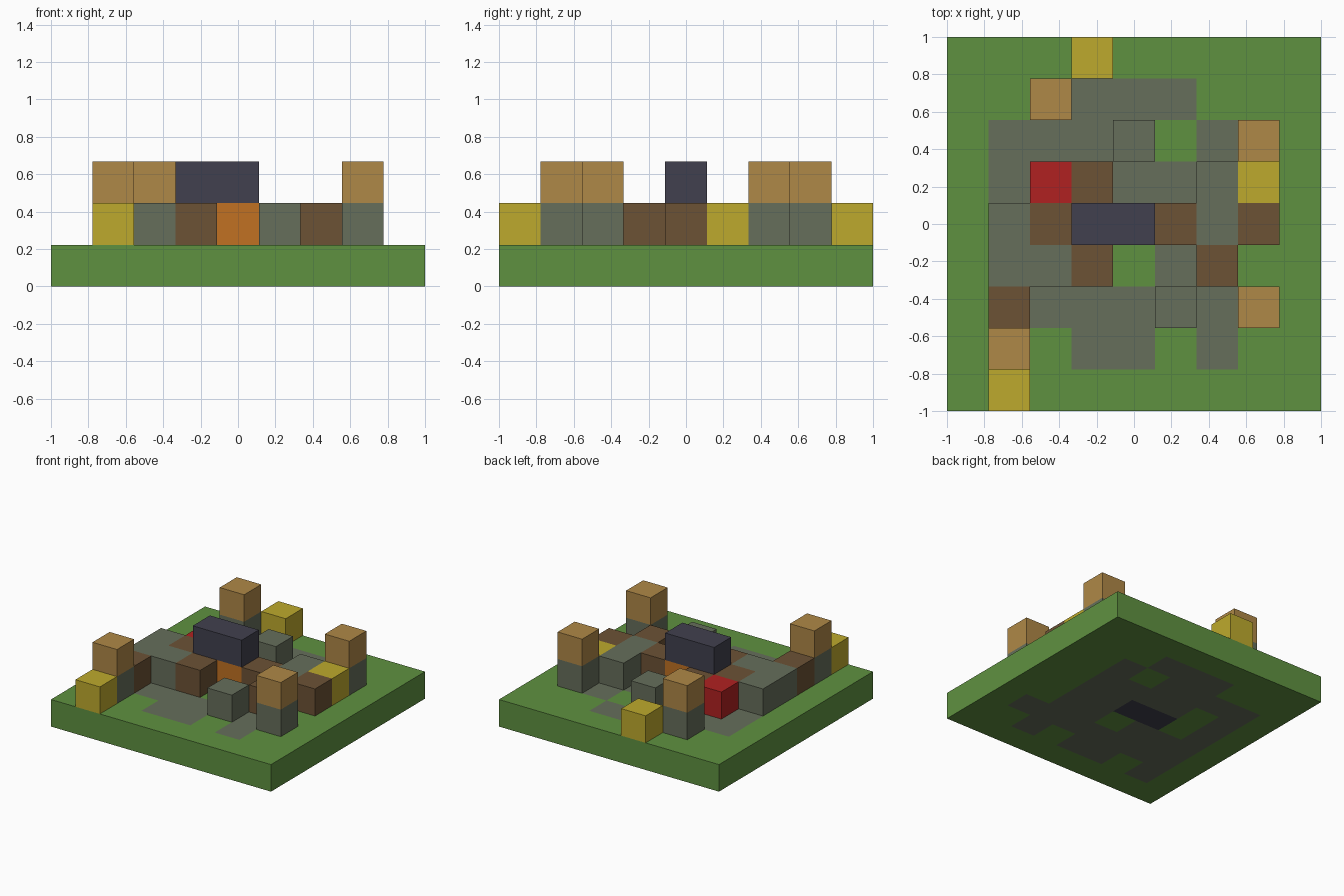
import bpy, bmesh
from mathutils import Matrix

if "Cube" in bpy.data.objects:
    bpy.data.objects.remove(bpy.data.objects["Cube"])

N = 9
S = 2 / N  # edge of one block

# Letter in the maps: (part name, sRGB colour)
KINDS = {
    "G": ("grass", "5F9140"),
    "S": ("stone", "666E5B"),
    "B": ("dark_wood", "6C5235"),
    "T": ("light_wood", "AF8847"),
    "Y": ("straw", "BEAA2D"),
    "R": ("red", "B02121"),
    "O": ("orange", "C17122"),
    "N": ("navy", "41404E"),
}

# Maps are read from the back row to the front row, -x to +x
GROUND = """
GGGGGGGGG
GGGSSSGGG
GSSSSGSGG
GSGSSSSGG
GSGNNSSGG
GSSSGSSGG
GSSSSSSSG
GSGSSGSGG
GGGGGGGGG""".split()

MIDDLE = """
...Y.....
..S......
....S..S.
..RB..SY.
.SBNOBSB.
.SSB..B..
.B...S.S.
.S.......
.Y.......""".split()

UPPER = """
.........
..T......
.......T.
.........
...NN....
.........
.......T.
.T.......
.........""".split()


def linear(code):
    values = [int(code[k:k + 2], 16) / 255 for k in (0, 2, 4)]
    return [v / 12.92 if v < 0.04045 else ((v + 0.055) / 1.055) ** 2.4 for v in values] + [1]


def make_material(name, code):
    mat = bpy.data.materials.new(name)
    mat.use_nodes = True
    mat.diffuse_color = linear(code)
    mat.node_tree.nodes["Principled BSDF"].inputs["Base Color"].default_value = linear(code)
    return mat


MATS = {key: make_material(*kind) for key, kind in KINDS.items()}
ORDER = list(KINDS)


def finish(bm, name, mats):
    bmesh.ops.recalc_face_normals(bm, faces=bm.faces)
    mesh = bpy.data.meshes.new(name)
    bm.to_mesh(mesh)
    bm.free()
    for mat in mats:
        mesh.materials.append(mat)
    obj = bpy.data.objects.new(name, mesh)
    bpy.context.collection.objects.link(obj)


# Ground slab: a square grid pulled up one block, with paving by cell
bm = bmesh.new()
bmesh.ops.create_grid(bm, x_segments=N, y_segments=N, size=1)
top = bmesh.ops.extrude_face_region(bm, geom=bm.faces[:])["geom"]
bmesh.ops.translate(bm, verts=[v for v in top if isinstance(v, bmesh.types.BMVert)], vec=(0, 0, S))
bm.normal_update()
for face in bm.faces:
    c = face.calc_center_median()
    col = min(N - 1, max(0, int((c.x + 1) / S)))
    row = min(N - 1, max(0, int((1 - c.y) / S)))
    face.material_index = ORDER.index(GROUND[row][col])
finish(bm, "ground", [MATS[k] for k in ORDER])


# Blocks of one kind on one level, with faces between neighbours removed
def blocks(level_map, level, key, name):
    bm = bmesh.new()
    for row, line in enumerate(level_map):
        for col, cell in enumerate(line):
            if cell == key:
                spot = ((col + 0.5) * S - 1, 1 - (row + 0.5) * S, (level + 0.5) * S)
                bmesh.ops.create_cube(bm, size=S, matrix=Matrix.Translation(spot))
    if not bm.verts:
        bm.free()
        return
    hidden = []
    for face in bm.faces:
        probe = face.calc_center_median() + face.normal * S / 2
        if abs(face.normal.z) < 0.5 and max(abs(probe.x), abs(probe.y)) < 1:
            if level_map[int((1 - probe.y) / S)][int((probe.x + 1) / S)] != ".":
                hidden.append(face)
    bmesh.ops.delete(bm, geom=hidden, context="FACES")
    bmesh.ops.remove_doubles(bm, verts=bm.verts, dist=S / 100)
    finish(bm, name, [MATS[key]])


for level, (label, level_map) in enumerate((("middle", MIDDLE), ("upper", UPPER)), 1):
    for key, (kind, _) in KINDS.items():
        blocks(level_map, level, key, f"{label}_{kind}_blocks")
